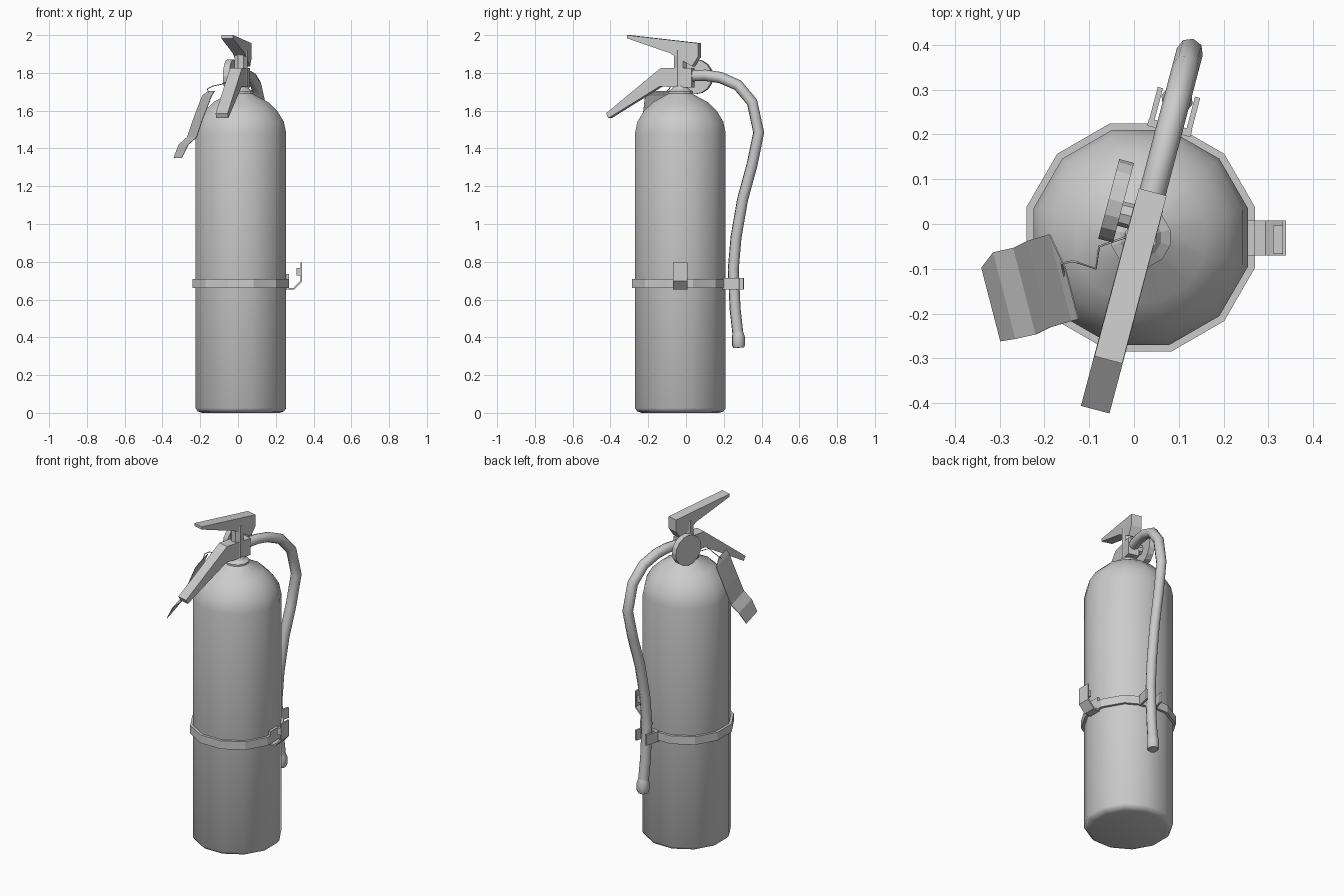
import bpy, bmesh, math
from mathutils import Vector

cube = bpy.data.objects.get("Cube")
if cube:
    bpy.data.objects.remove(cube, do_unlink=True)

grey = bpy.data.materials.new("plain_grey")
grey.use_nodes = True
COLOUR = (0.6, 0.6, 0.6, 1)
grey.diffuse_color = COLOUR
grey.node_tree.nodes["Principled BSDF"].inputs["Base Color"].default_value = COLOUR

AXIS = Vector((0.015, -0.03, 0))      # vertical axis of the tank
TURN = math.radians(-14.8)            # valve assembly is turned about it


def finish(ob, smooth=None, turned=False):
    ob.data.materials.append(grey)
    if turned:
        ob.location, ob.rotation_euler.z = AXIS, TURN
    if smooth:
        bpy.ops.object.select_all(action='DESELECT')
        ob.select_set(True)
        bpy.context.view_layer.objects.active = ob
        bpy.ops.object.shade_smooth_by_angle(angle=math.radians(smooth))
    return ob


def from_bmesh(name, bm, smooth=None, turned=False):
    bmesh.ops.recalc_face_normals(bm, faces=bm.faces)
    me = bpy.data.meshes.new(name)
    bm.to_mesh(me)
    bm.free()
    ob = bpy.data.objects.new(name, me)
    bpy.context.collection.objects.link(ob)
    return finish(ob, smooth, turned)


def lathe(name, profile, sides, smooth=None, closed=False):
    """Turn (flat radius, height) pairs about the tank axis, flats facing the axes."""
    bm = bmesh.new()
    k = 1 / math.cos(math.pi / sides)
    rings = [[bm.verts.new((r * k * math.cos((i + .5) * math.tau / sides),
                            r * k * math.sin((i + .5) * math.tau / sides), z))
              for i in range(sides)] for r, z in profile]
    pairs = list(zip(rings, rings[1:]))
    if closed:
        pairs.append((rings[-1], rings[0]))
    else:
        bm.faces.new(rings[0])
        bm.faces.new(rings[-1])
    for a, b in pairs:
        for i in range(sides):
            j = (i + 1) % sides
            bm.faces.new((a[i], a[j], b[j], b[i]))
    ob = from_bmesh(name, bm, smooth)
    ob.location = AXIS
    return ob


def plate(name, outline, lo, hi, axis=0, turned=True):
    """Extrude an outline between lo and hi along x (axis 0) or y (axis 1)."""
    bm = bmesh.new()
    def at(p, d):
        return (d, p[0], p[1]) if axis == 0 else (p[0], d, p[1])
    a = [bm.verts.new(at(p, lo)) for p in outline]
    b = [bm.verts.new(at(p, hi)) for p in outline]
    bm.faces.new(a)
    bm.faces.new(b)
    for i in range(len(a)):
        j = (i + 1) % len(a)
        bm.faces.new((a[i], a[j], b[j], b[i]))
    return from_bmesh(name, bm, turned=turned)


def box(name, x, y, z, turned=False):
    return plate(name, [(y[0], z[0]), (y[1], z[0]), (y[1], z[1]), (y[0], z[1])],
                 *x, turned=turned)


def disc(name, centre, radius, length, sides):
    """Cylinder lying along the sideways direction of the valve."""
    ring = [(centre[1] + radius * math.cos(i * math.tau / sides),
             centre[2] + radius * math.sin(i * math.tau / sides)) for i in range(sides)]
    return plate(name, ring, centre[0] - length / 2, centre[0] + length / 2)


def tube(name, points, radius, turned=False):
    """Points are (x, y, z, radius factor)."""
    cu = bpy.data.curves.new(name, 'CURVE')
    cu.dimensions = '3D'
    cu.bevel_depth, cu.bevel_resolution, cu.use_fill_caps = radius, 2, True
    sp = cu.splines.new('POLY')
    sp.points.add(len(points) - 1)
    for p, q in zip(sp.points, points):
        p.co, p.radius = (*q[:3], 1), q[3]
    ob = bpy.data.objects.new(name, cu)
    bpy.context.collection.objects.link(ob)
    bpy.ops.object.select_all(action='DESELECT')
    ob.select_set(True)
    bpy.context.view_layer.objects.active = ob
    bpy.ops.object.convert(target='MESH')
    ob = bpy.context.view_layer.objects.active
    ob.name = name
    return finish(ob, 50, turned)


# Tank, neck collar and valve stem
lathe("tank", [(.205, 0), (.228, .008), (.24, .025), (.24, 1.48), (.228, 1.54), (.194, 1.597),
               (.145, 1.645), (.066, 1.688), (.055, 1.7)], 12, 40)
lathe("neck_collar", [(.05, 1.685), (.066, 1.692), (.066, 1.702), (.045, 1.715), (.035, 1.73)], 12)
lathe("valve_stem", [(.034, 1.7), (.034, 1.92)], 8)

# Squeeze lever and carrying handle
plate("squeeze_lever", [(-.283, 2), (.105, 1.957), (.105, 1.885), (.072, 1.835),
                        (-.05, 1.905), (-.283, 1.983)], -.032, .032)
plate("carry_handle", [(-.398, 1.586), (-.385, 1.56), (-.105, 1.728), (.07, 1.722),
                       (.07, 1.825), (-.1, 1.825)], -.033, .033)

# Pressure gauge on the side of the valve
disc("pressure_gauge", (-.074, .065, 1.78), .092, .034, 16)
disc("gauge_stub", (-.035, .04, 1.78), .028, .07, 8)

# Hose with its nozzle
hose = [(.05, 1.785), (.14, 1.787), (.22, 1.775), (.315, 1.735), (.393, 1.645), (.429, 1.485),
        (.393, 1.315), (.341, 1.13), (.305, .93), (.29, .76), (.30, .55), (.315, .42)]
nozzle = [(.315, .43, .95), (.318, .4, 1.2), (.318, .36, 1.2), (.319, .345, 1)]
tube("hose", [(0, s, z, 1) for s, z in hose], .03, True)
tube("nozzle", [(0, s, z, f) for s, z, f in nozzle], .03, True)

# Strap round the tank, with prongs that hold the hose
lathe("strap", [(.238, .66), (.255, .66), (.255, .71), (.238, .71)], 12, closed=True)
box("hose_clip_base", (-.05, .05), (.245, .262), (.652, .715), True)
for side, x in (("right", -.043), ("left", .043)):
    box(side + "_hose_prong", (x - .006, x + .006), (.25, .335), (.652, .715), True)

# Strap buckle on the left side
box("buckle_base", (.25, .27), (-.07, .008), (.652, .735))
plate("buckle_lever", [(.265, .652), (.298, .652), (.34, .697), (.34, .797), (.332, .797),
                       (.332, .702), (.294, .661), (.265, .661)], -.07, .008, 1, False)
box("buckle_catch", (.31, .334), (-.066, -.003), (.727, .768))

# Hanging tag: a curled sheet, (centre, half width) rows
rows = [(-.14, -.155, 1.705, .06), (-.165, -.12, 1.68, .1), (-.215, -.135, 1.55, .1),
        (-.245, -.15, 1.46, .1), (-.29, -.16, 1.42, .1), (-.32, -.18, 1.35, .085)]
across = Vector((.25, -.968, 0))
bm = bmesh.new()
edges = [[bm.verts.new(Vector(r[:3]) + across * r[3] * s) for s in (-1, 1)] for r in rows]
for a, b in zip(edges, edges[1:]):
    bm.faces.new((a[0], a[1], b[1], b[0]))
tag = from_bmesh("tag", bm)
thick = tag.modifiers.new("thickness", 'SOLIDIFY')
thick.thickness = .003

# Wire that ties the tag to the valve
tube("tag_wire", [(-.155, -.12, 1.69, 1), (-.162, -.088, 1.715, 1), (-.135, -.083, 1.73, 1),
                  (-.085, -.1, 1.74, 1), (-.078, -.05, 1.745, 1), (-.02, -.03, 1.75, 1)], .0025)
